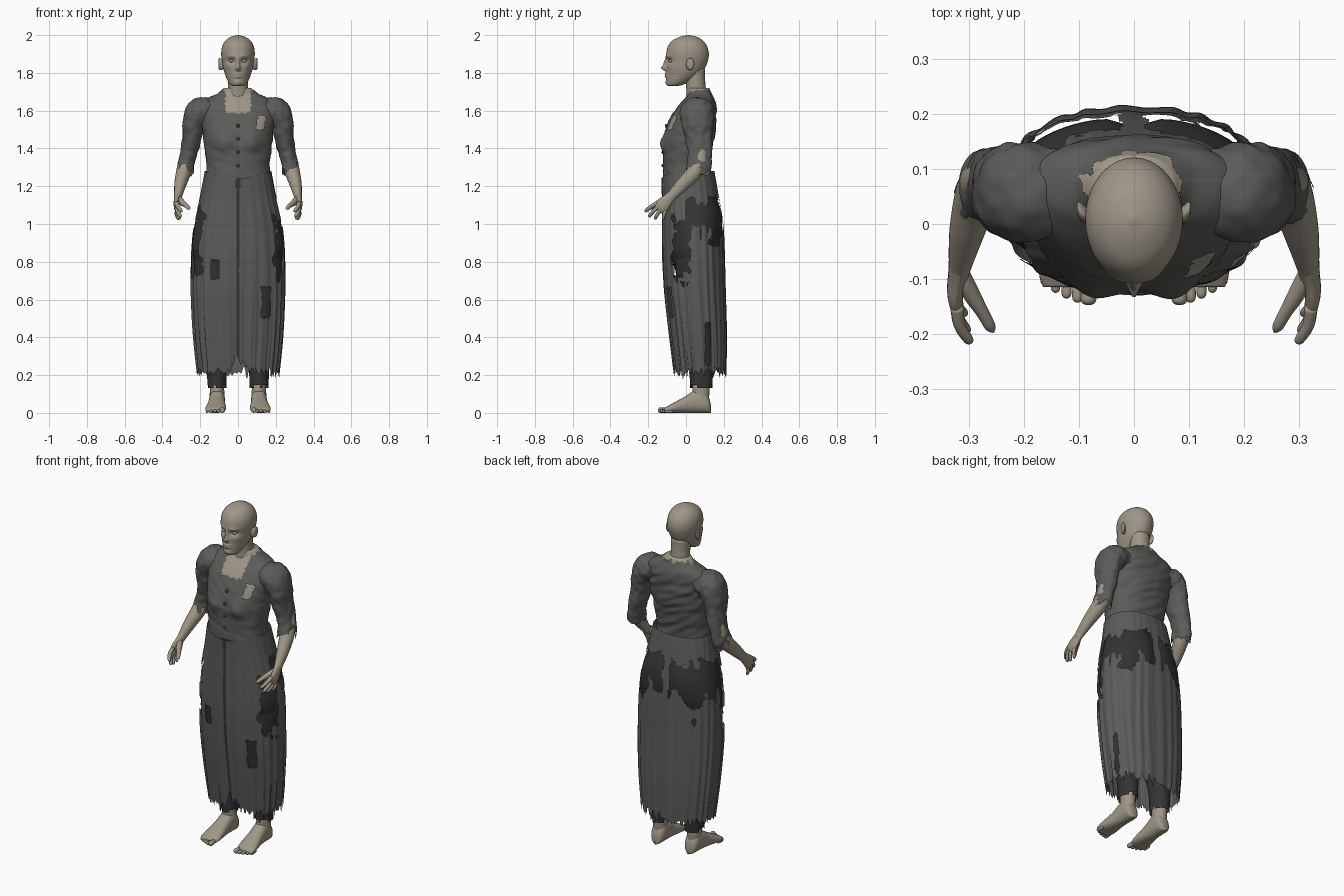
import bpy, bmesh, math
from mathutils import Vector, noise


def material(name, col):
    m = bpy.data.materials.new(name)
    m.diffuse_color = (*col, 1)
    return m


SKIN = material("skin", (0.34, 0.305, 0.245))
CLOTH = material("grey cloth", (0.105, 0.108, 0.100))
DARK = material("dark underlayer", (0.034, 0.034, 0.036))
BUTTON = material("button", (0.05, 0.052, 0.075))


def wob(c, f, seed=0.0):
    return noise.noise(Vector((c[0] * f + seed, c[1] * f, c[2] * f)))


def bell(d, s):
    return math.exp(-(d / s) ** 2)


def spline(p, m):
    """Catmull-Rom resampling of section rows into m+1 rows."""
    out, n = [], len(p) - 1
    for k in range(m + 1):
        f = k / m * n
        i = min(int(f), n - 1)
        t = f - i
        a, b, c, d = p[max(i - 1, 0)], p[i], p[i + 1], p[min(i + 2, n)]
        out.append([0.5 * (2 * q + (r - o) * t + (2 * o - 5 * q + 4 * r - s) * t * t
                           + (3 * q - o - 3 * r + s) * t ** 3) for o, q, r, s in zip(a, b, c, d)])
    return out


def tube(name, secs, mats, n=24, m=24, axis=None, ref=(1, 0, 0), power=2.0, side=1,
         warp=None, hole=None, paint=None, cap=True):
    """Loft ellipses (x, y, z, radius along ref, other radius) along a path."""
    rows = spline(secs, m)
    ctr = [Vector(r[:3]) for r in rows]
    bm, rings = bmesh.new(), []
    for k, r in enumerate(rows):
        t = Vector(axis) if axis else (ctr[min(k + 1, m)] - ctr[max(k - 1, 0)]).normalized()
        u = Vector(ref)
        u = (u - t * u.dot(t)).normalized()
        v = t.cross(u)
        ring = []
        for j in range(n):
            a = 2 * math.pi * j / n
            c, s = math.cos(a), math.sin(a)
            e = 2 / power
            co = ctr[k] + u * (r[3] * math.copysign(abs(c) ** e, c)) + v * (r[4] * math.copysign(abs(s) ** e, s))
            if warp:
                co = warp(co, ctr[k], k / m, a)
            ring.append(bm.verts.new((co.x * side, co.y, co.z)))
        rings.append(ring)
    for k in range(m):
        for j in range(n):
            q = (rings[k][j], rings[k][(j + 1) % n], rings[k + 1][(j + 1) % n], rings[k + 1][j])
            c = sum((v.co for v in q), Vector()) / 4
            if hole and hole(c, (k + .5) / m):
                continue
            f = bm.faces.new(q)
            f.material_index = paint(c) if paint else 0
    if cap:
        bm.faces.new(rings[0])
        bm.faces.new(rings[-1])
    bmesh.ops.recalc_face_normals(bm, faces=bm.faces[:])
    bmesh.ops.delete(bm, geom=[v for v in bm.verts if not v.link_faces], context='VERTS')
    me = bpy.data.meshes.new(name)
    bm.to_mesh(me)
    bm.free()
    for mt in mats:
        me.materials.append(mt)
    me.shade_smooth()
    ob = bpy.data.objects.new(name, me)
    bpy.context.collection.objects.link(ob)
    return ob


def stack(rows):
    """Horizontal sections from (z, half width, front y, back y)."""
    return [(0, (f + b) / 2, z, w, (b - f) / 2) for z, w, f, b in rows]


UP = (0, 0, 1)

# head with sculpted face
def face_shape(co, c, t, a):
    if co.y < 0:
        x, z = abs(co.x), co.z
        co.y -= (.027 * bell(x, .012) * bell(z - 1.826, .014) + .017 * bell(x, .010) * bell(z - 1.855, .022)
                 - .015 * bell(x - .034, .018) * bell(z - 1.864, .012) + .006 * bell(x - .032, .022) * bell(z - 1.888, .01)
                 + .008 * bell(x, .022) * bell(z - 1.792, .006) + .009 * bell(x, .02) * bell(z - 1.779, .006)
                 + .007 * bell(x, .022) * bell(z - 1.748, .013) + .005 * bell(x - .05, .02) * bell(z - 1.835, .015))
    return co

tube("head", stack([(1.73, .022, -.092, -.05), (1.738, .042, -.1, -.01), (1.765, .058, -.104, .04),
                    (1.79, .068, -.105, .075), (1.82, .077, -.105, .098), (1.86, .084, -.102, .115),
                    (1.90, .089, -.105, .121), (1.94, .084, -.096, .112), (1.97, .067, -.073, .09),
                    (1.99, .04, -.035, .06), (2.0, .006, .005, .017)]), [SKIN], 110, 90, axis=UP, warp=face_shape)
tube("neck", stack([(1.58, .08, -.02, .13), (1.65, .062, .0, .12), (1.70, .054, .003, .108),
                    (1.75, .052, -.002, .102), (1.82, .055, -.01, .1)]), [SKIN], 32, 16, axis=UP)

# bodice and the skin beneath it
BODICE = stack([(1.24, .170, -.122, .115), (1.32, .168, -.122, .122), (1.40, .178, -.120, .138),
                (1.46, .184, -.115, .150), (1.52, .19, -.102, .157), (1.58, .20, -.075, .16),
                (1.63, .20, -.04, .158), (1.665, .165, -.01, .15), (1.69, .11, .008, .138),
                (1.72, .076, .012, .128)])

def bust(co, c, t, a):
    if co.y < 0:
        co.y -= .024 * bell(abs(co.x) - .078, .05) * bell(co.z - 1.43, .05)
    return co

def rumple(co, c, t, a):
    co = bust(co, c, t, a)
    amp = .009 if co.y > .08 else .004
    d = co - c
    return co + d.normalized() * amp * noise.noise(Vector((co.x * 11, co.y * 11, co.z * 30 + co.x * 12)))

def under(co, c, t, a):
    co = bust(co, c, t, a)
    return c + (co - c) * .94

def bodice_hole(c, t):
    w = wob(c, 45)
    if c.y < .05 and abs(c.x) < .066 + .01 * w and c.z > 1.585 + .015 * w:
        return True
    if c.y < 0 and abs(c.x - .12 - .25 * (c.z - 1.53)) < .024 + .008 * w and abs(c.z - 1.535) < .036 + .01 * w:
        return True
    return c.z > 1.705 + .02 * w

tube("chest", BODICE, [SKIN], 64, 30, axis=UP, power=2.3, warp=under)
bodice = tube("bodice", BODICE, [CLOTH], 180, 90, axis=UP, power=2.3, warp=rumple, hole=bodice_hole, cap=False)

# front buttons
for z in (1.52, 1.45, 1.38, 1.31, 1.22):
    y = min(v.co.y for v in bodice.data.vertices if abs(v.co.x) < .02 and abs(v.co.z - max(z, 1.25)) < .012)
    tube("button", [(0, y + .004, z, .009, .009), (0, y - .004, z, .008, .008), (0, y - .006, z, .004, .004)],
         [BUTTON], 12, 4, axis=(0, -1, 0))

# skirt: pleated, ragged hem, torn openings
def pleats(co, c, t, a):
    d = co - c
    k = .004 + .014 * (1 - t)
    co = c + d * (1 + k * math.sin(24 * a + 2.5 * noise.noise(Vector((3 * math.cos(a), 3 * math.sin(a), co.z)))))
    e = Vector((14 * math.cos(a), 14 * math.sin(a), 0))
    hem = .215 + .05 * noise.noise(e) + .025 * noise.noise(e * 3) + .08 * bell(co.x, .035) * (co.y < .05)
    top = 1.28 - .04 * bell(co.x, .13) * (co.y < 0)
    co.z = hem + (co.z - .2) / 1.08 * (top - hem)
    return co

def skirt_hole(c, t):
    w = wob(c, 14) + .5 * wob(c, 40)
    ax, z = abs(c.x), c.z
    if ax > .12 and abs(c.y + .025) < .045 + .02 * w and .72 + .08 * w < z < 1.03 + .1 * w:
        return True                                           # hip tears
    if c.y > .0 and ax > .025 + .012 * w and .96 + .09 * w - .12 * bell(ax - .17, .03) < z < 1.14 + .06 * w:
        return True                                           # seat tears
    if c.y < 0 and abs(c.x + .12) < .02 + .006 * w and abs(z - .755) < .045 + .02 * w:
        return True
    if c.y < 0 and abs(c.x - .15) < .02 + .01 * w and abs(z - .585) < .07 + .02 * w:
        return True
    return c.x > .1 and abs(c.y - .115) < .014 + .008 * w and .25 < z < .48

tube("skirt", stack([(.2, .215, -.065, .212), (.4, .236, -.09, .215), (.6, .247, -.112, .21), (.72, .248, -.12, .207),
                     (.85, .246, -.126, .204), (1.0, .232, -.127, .196), (1.15, .2, -.127, .172),
                     (1.28, .176, -.13, .15)]), [CLOTH, DARK], 280, 130, axis=UP, power=2.3,
     warp=pleats, hole=skirt_hole, cap=False,
     paint=lambda c: int(c.y < 0 and abs(c.x) < .007 + .005 * wob(c, 12)))

# dark hips beneath the skirt
tube("hips", stack([(.74, .20, -.05, .13), (.85, .238, -.09, .165), (.95, .237, -.098, .190), (1.05, .217, -.103, .192),
                    (1.15, .188, -.108, .162), (1.25, .16, -.11, .112)]), [DARK], 72, 30, axis=UP, power=2.3,
     warp=lambda co, c, t, a: co - Vector((0, .02 * bell(co.x, .03) * (co.y > .1), 0)))

for s in (1, -1):
    # trouser legs with torn cuffs
    tube("leg", [(.122, .05, .88, .112, .108), (.122, .05, .75, .11, .105), (.12, .05, .6, .09, .088),
                 (.117, .055, .48, .074, .08), (.115, .07, .36, .068, .078), (.112, .08, .24, .054, .064),
                 (.111, .08, .11, .05, .058)], [DARK], 48, 50, axis=(0, 0, -1), side=s,
         hole=lambda c, t: c.z < .14 + .025 * wob(c, 30), cap=False)
    tube("ankle", [(.111, .08, .25, .04, .046), (.111, .08, .14, .038, .046), (.111, .075, .06, .04, .045)],
         [SKIN], 24, 10, axis=(0, 0, -1), side=s)
    # foot and toes
    foot = [(.132, .108, .012, .04), (.122, .11, .032, .08), (.095, .11, .041, .118), (.05, .111, .042, .122),
            (.0, .113, .045, .09), (-.05, .116, .052, .062), (-.09, .119, .054, .04), (-.115, .12, .046, .026)]
    tube("foot", [(x, y, h / 2, w, h / 2) for y, x, w, h in foot], [SKIN], 32, 28, axis=(0, -1, 0), power=2.3, side=s)
    for i in range(5):
        x, r, y = .083 + .02 * i, (.0145 if i == 0 else .0105 - .0006 * i), -.148 + .003 * i + .0025 * i * i * .6
        tube("toe", [(x, y + .045, r, r * .8, r * .8), (x, y + .015, r, r, r), (x, y + .004, r, r * .8, r * .8),
                     (x, y, r, r * .2, r * .2)], [SKIN], 12, 9, axis=(0, -1, 0), side=s)

    # ear
    tube("ear", [(.078, .012, 1.842, .012, .022), (.09, .018, 1.845, .016, .03), (.1, .026, 1.848, .016, .03),
                 (.104, .03, 1.85, .008, .02)], [SKIN], 20, 9, axis=(1, 0, 0), ref=(0, 1, 0), side=s)
    # eye
    tube("eye", [(.034, -.072, 1.864, .012, .008), (.034, -.086, 1.864, .013, .008), (.034, -.092, 1.864, .006, .003)],
         [SKIN], 16, 8, axis=(0, -1, 0), side=s)

    # sleeve with torn end
    tube("sleeve", [(.13, .06, 1.60, .075, .055), (.195, .058, 1.592, .09, .08), (.232, .06, 1.54, .085, .062),
                    (.243, .066, 1.46, .073, .051), (.26, .075, 1.38, .064, .045), (.275, .07, 1.315, .064, .044),
                    (.282, .052, 1.25, .064, .048)], [CLOTH], 72, 70, ref=(0, 1, 0), side=s, cap=False,
         warp=lambda co, c, t, a: co + (co - c).normalized() * .006 * wob(co, 28),
         hole=lambda c, t: t > .92 + .1 * wob(c, 30))
    # forearm
    tube("forearm", [(.25, .075, 1.44, .04, .04), (.272, .078, 1.34, .042, .042), (.288, .045, 1.275, .04, .042),
                     (.305, -.015, 1.212, .032, .036), (.317, -.075, 1.15, .021, .027), (.32, -.09, 1.135, .019, .027)],
         [SKIN], 28, 30, side=s)
    # hand
    tube("palm", [(.317, -.07, 1.155, .02, .026), (.322, -.095, 1.13, .017, .03), (.326, -.12, 1.105, .015, .037),
                  (.324, -.142, 1.083, .012, .036), (.322, -.15, 1.075, .005, .025)], [SKIN], 24, 16, side=s)
    # fingers fan from the palm edge
    for b, k, tip in (((-.16, 1.105), .012, (.299, -.218, 1.066)), ((-.152, 1.09), .012, (.304, -.198, 1.037)),
                      ((-.138, 1.076), .011, (.309, -.166, 1.025)), ((-.118, 1.067), .010, (.316, -.122, 1.022))):
        base = Vector((.323, b[0] + .008, b[1] + .006))
        tip = Vector(tip)
        mid = base.lerp(tip, .5) + Vector((.007, 0, .003))
        tube("finger", [(*base, k, k), (*mid, k * .9, k * .9), (*base.lerp(tip, .9), k * .75, k * .75),
                        (*tip, k * .2, k * .2)], [SKIN], 12, 12, side=s)
    tube("thumb", [(.318, -.085, 1.135, .016, .02), (.298, -.125, 1.115, .016, .019), (.277, -.16, 1.10, .012, .013),
                   (.262, -.187, 1.085, .01, .01), (.256, -.197, 1.078, .002, .002)], [SKIN], 14, 14, side=s)
